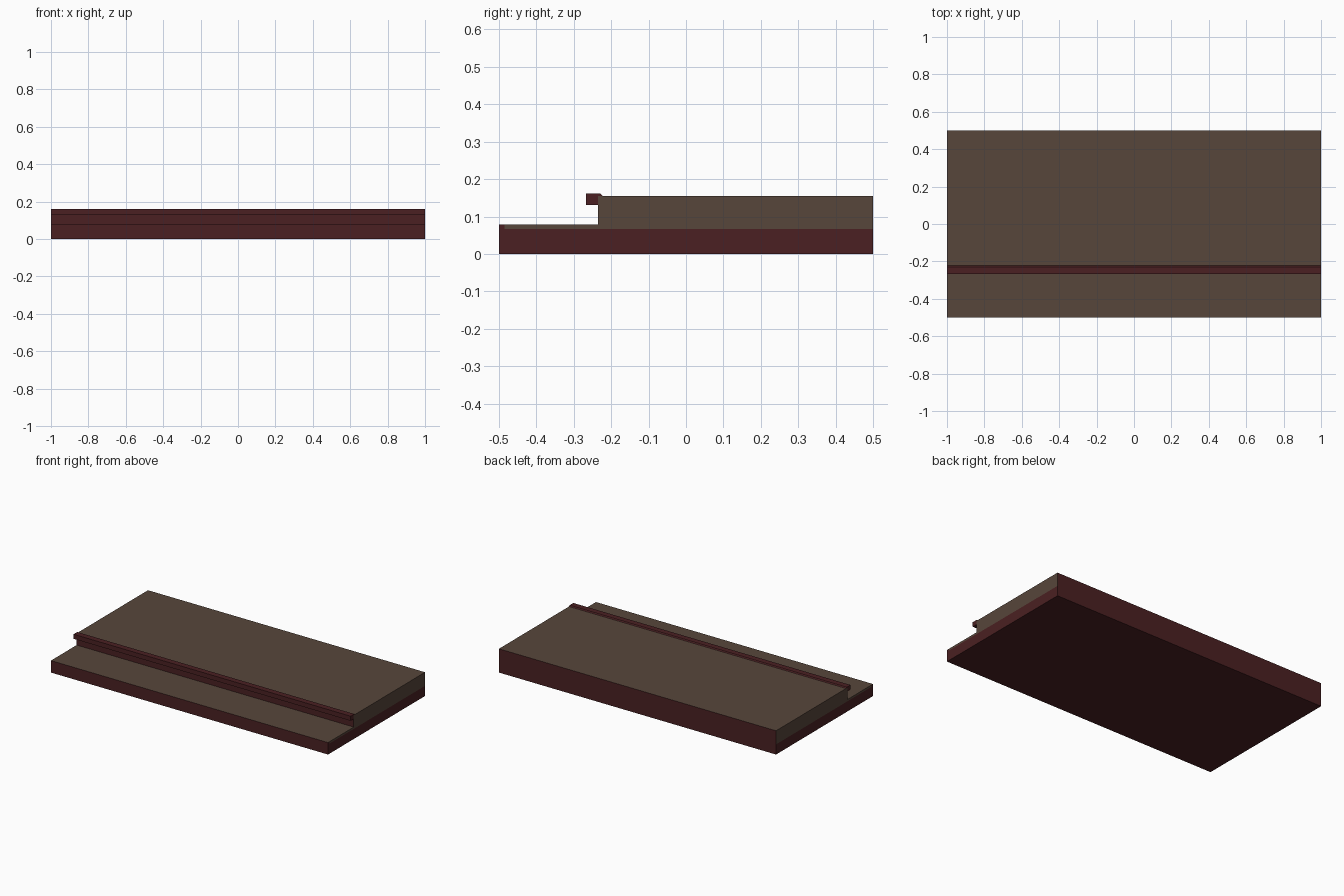
import bpy, bmesh
from mathutils import Vector

if "Cube" in bpy.data.objects:
    bpy.data.objects.remove(bpy.data.objects["Cube"])


def material(name, rgb):
    m = bpy.data.materials.new(name)
    m.diffuse_color = (*rgb, 1)
    m.use_nodes = True
    m.node_tree.nodes["Principled BSDF"].inputs["Base Color"].default_value = m.diffuse_color
    return m


maroon = material("dark maroon", (0.069, 0.0144, 0.016))
brown = material("dull brown", (0.095, 0.061, 0.043))


def extrude_profile(name, points, rule, skip=()):
    """Sweep a y-z outline along x; rule(normal) gives the material index,
    skip lists outline edges that are hidden inside other parts."""
    bm = bmesh.new()
    left = [bm.verts.new((-1, y, z)) for y, z in points]
    right = [bm.verts.new((1, y, z)) for y, z in points]
    n = len(points)
    bm.faces.new(left[::-1])
    bm.faces.new(right)
    for i in range(n):
        if i not in skip:
            j = (i + 1) % n
            bm.faces.new((left[i], left[j], right[j], right[i]))
    bm.normal_update()
    for f in bm.faces:
        f.material_index = rule(f.normal)
    mesh = bpy.data.meshes.new(name)
    bm.to_mesh(mesh)
    bm.free()
    mesh.materials.append(maroon)
    mesh.materials.append(brown)
    ob = bpy.data.objects.new(name, mesh)
    bpy.context.collection.objects.link(ob)
    return ob


def box(y0, y1, z0, z1):
    # edges: 0 bottom, 1 back, 2 top, 3 front
    return [(y0, z0), (y1, z0), (y1, z1), (y0, z1)]


def all_maroon(n):
    return 0


def brown_top(n):
    return 1 if n.z > 0.5 else 0


def brown_top_and_ends(n):
    return 1 if n.z > 0.5 or abs(n.x) > 0.5 else 0


# Plinth under both steps
extrude_profile("base", box(-0.5, 0.5, 0, 0.066), all_maroon, skip=(2,))
# Front edge of the lower step
extrude_profile("front_lip", box(-0.5, -0.485, 0.066, 0.078), brown_top, skip=(0, 1))
# Lower tread
extrude_profile("lower_tread", box(-0.485, -0.235, 0.066, 0.078), brown_top_and_ends, skip=(0, 1, 3))
# Raised rear step: maroon riser and back, brown top and ends
extrude_profile("upper_step", box(-0.235, 0.5, 0.066, 0.155), brown_top_and_ends, skip=(0,))
# Nosing strip along the upper step's front edge, with a thin flange on top
extrude_profile("nosing", [(-0.267, 0.131), (-0.229, 0.131), (-0.229, 0.155),
                           (-0.222, 0.155), (-0.229, 0.161), (-0.267, 0.161)], all_maroon)
